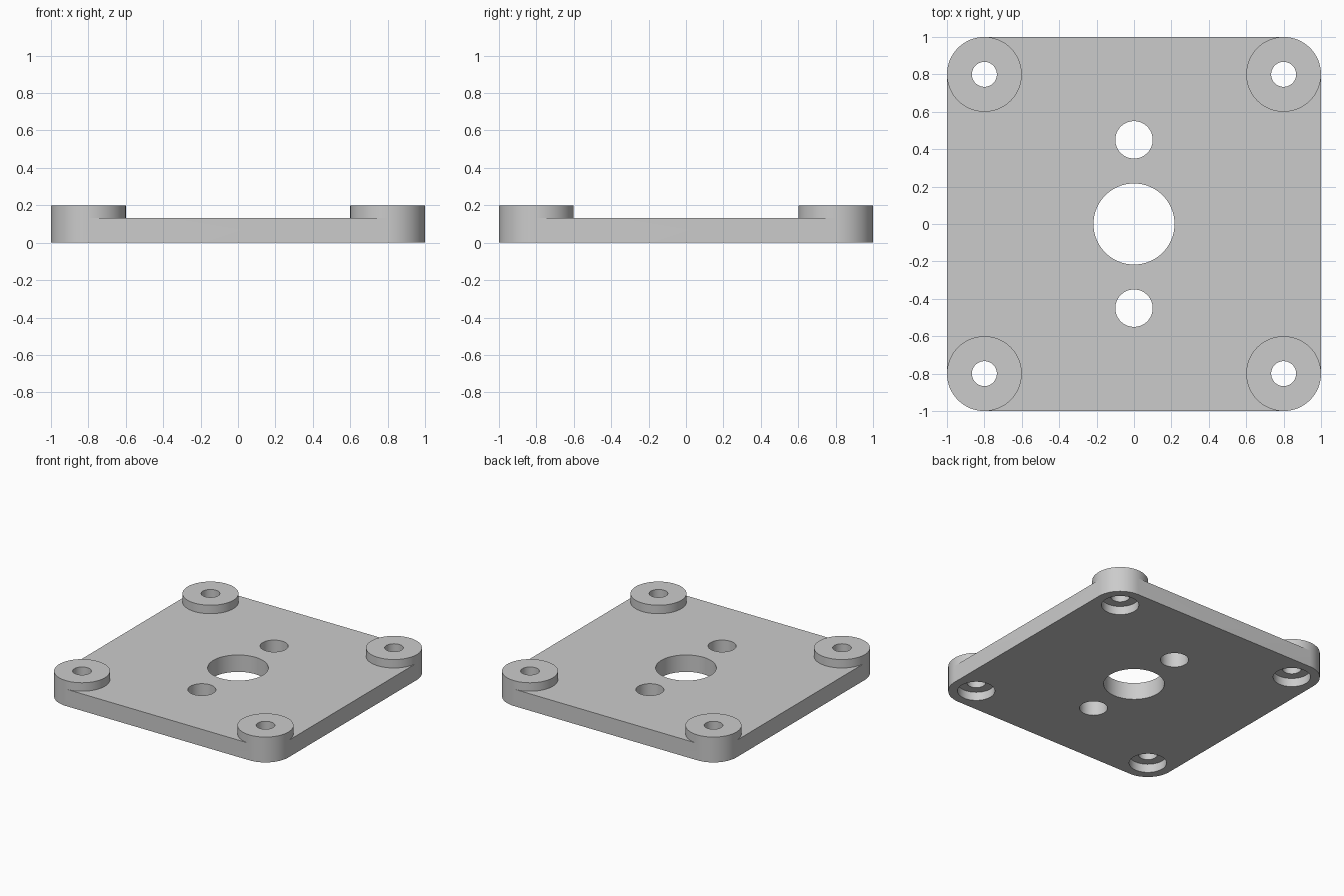
import bpy, bmesh
from mathutils import Matrix

if "Cube" in bpy.data.objects:
    bpy.data.objects.remove(bpy.data.objects["Cube"], do_unlink=True)

HALF, CORNER = 1.0, 0.2
PLATE_H, BOSS_H, BORE_H = 0.1333, 0.2, 0.0667
INNER = HALF - CORNER
CORNERS = [(x, y) for x in (-INNER, INNER) for y in (-INNER, INNER)]

grey = bpy.data.materials.new("plain grey")
grey.use_nodes = True
grey.diffuse_color = (0.6, 0.6, 0.6, 1)
grey.node_tree.nodes["Principled BSDF"].inputs["Base Color"].default_value = (0.6, 0.6, 0.6, 1)


def make_object(name, bm):
    bmesh.ops.recalc_face_normals(bm, faces=bm.faces)
    mesh = bpy.data.meshes.new(name)
    bm.to_mesh(mesh)
    bm.free()
    mesh.materials.append(grey)
    obj = bpy.data.objects.new(name, mesh)
    bpy.context.collection.objects.link(obj)
    return obj


def cylinders(name, spots, bottom, top):
    """One object holding an upright cylinder for each (x, y, radius)."""
    bm = bmesh.new()
    for x, y, r in spots:
        bmesh.ops.create_cone(
            bm, cap_ends=True, segments=64, radius1=r, radius2=r, depth=top - bottom,
            matrix=Matrix.Translation((x, y, (bottom + top) / 2)))
    return make_object(name, bm)


def combine(target, tool, operation):
    mod = target.modifiers.new(tool.name, "BOOLEAN")
    mod.operation, mod.object, mod.solver = operation, tool, "EXACT"
    tool.hide_render = True
    bpy.context.view_layer.objects.active = target
    bpy.ops.object.modifier_apply(modifier=mod.name)
    bpy.data.objects.remove(tool, do_unlink=True)


# Plate: cross-shaped prism whose notched corners are filled by the round bosses
bm = bmesh.new()
outline = []
for sx, sy in ((1, 1), (-1, 1), (-1, -1), (1, -1)):
    notch = [(HALF, INNER), (INNER, INNER), (INNER, HALF)]
    if sx * sy < 0:
        notch.reverse()
    outline += [bm.verts.new((sx * x, sy * y, 0)) for x, y in notch]
base = bm.faces.new(outline)
walls = bmesh.ops.extrude_face_region(bm, geom=[base], use_keep_orig=True)
top_verts = [g for g in walls["geom"] if isinstance(g, bmesh.types.BMVert)]
bmesh.ops.translate(bm, verts=top_verts, vec=(0, 0, PLATE_H))
plate = make_object("mounting_plate", bm)

# Raised corner bosses
combine(plate, cylinders("corner_bosses", [(x, y, CORNER) for x, y in CORNERS], 0, BOSS_H), "UNION")

# Screw holes, central opening and the two side holes
holes = [(x, y, 0.0667) for x, y in CORNERS]
holes += [(0, 0, 0.2167), (0, 0.45, 0.1), (0, -0.45, 0.1)]
combine(plate, cylinders("through_holes", holes, -0.1, 0.4), "DIFFERENCE")

# Counterbores under the corners
bores = [(x, y, 0.1333) for x, y in CORNERS]
combine(plate, cylinders("counterbores", bores, -0.1, BORE_H), "DIFFERENCE")

# Smooth round walls, sharp rims
bpy.ops.object.select_all(action="DESELECT")
plate.select_set(True)
bpy.context.view_layer.objects.active = plate
bpy.ops.object.shade_smooth_by_angle(angle=0.52)
